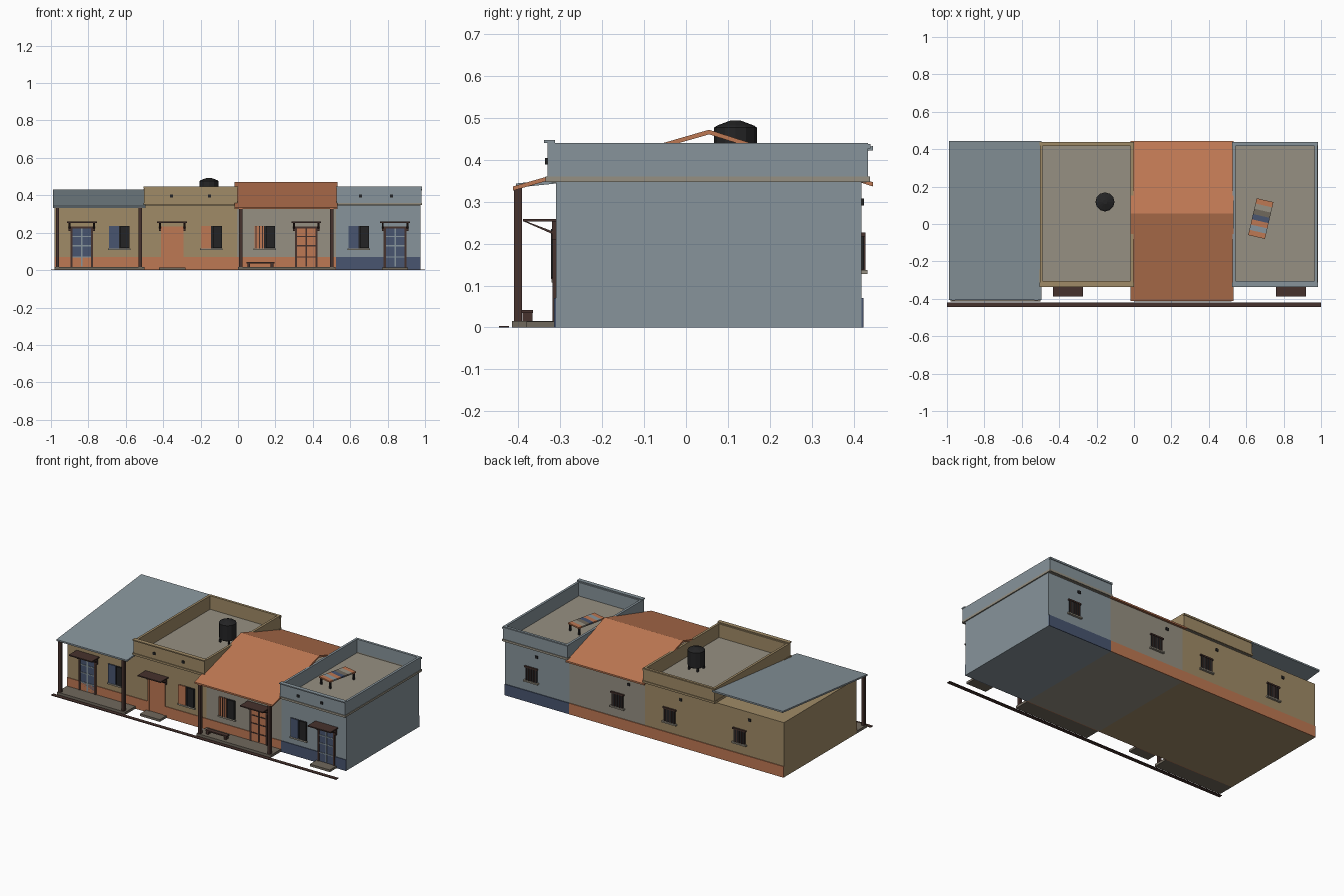
import bpy, math
from mathutils import Matrix, Vector

if "Cube" in bpy.data.objects:
    bpy.data.objects.remove(bpy.data.objects["Cube"])


def srgb(r, g, b):
    f = lambda c: (c / 12.92 if c <= .04045 else ((c + .055) / 1.055) ** 2.4)
    return (f(r / 255), f(g / 255), f(b / 255), 1)


MATS = {}
for n, c in dict(tan=(160, 139, 103), terracotta=(190, 120, 83), stone_grey=(150, 144, 130),
                 blue_grey=(135, 148, 155), navy=(72, 85, 112), dark_brown=(70, 50, 45),
                 black=(36, 36, 37), porch_stone=(112, 104, 92)).items():
    MATS[n] = bpy.data.materials.new(n)
    MATS[n].diffuse_color = srgb(*c)


def mesh(name, verts, faces, mat):
    me = bpy.data.meshes.new(name)
    me.from_pydata(verts, [], faces)
    me.materials.append(MATS[mat])
    ob = bpy.data.objects.new(name, me)
    bpy.context.collection.objects.link(ob)
    return ob


def box(name, x0, x1, y0, y1, z0, z1, mat):
    v = [(x, y, z) for x in (x0, x1) for y in (y0, y1) for z in (z0, z1)]
    f = [(0, 1, 3, 2), (4, 6, 7, 5), (0, 4, 5, 1), (2, 3, 7, 6), (0, 2, 6, 4), (1, 5, 7, 3)]
    return mesh(name, v, f, mat)


def extrude_x(name, prof, x0, x1, mat):
    """Extrude a clockwise (y, z) profile along x."""
    n = len(prof)
    v = [(x, y, z) for x in (x0, x1) for y, z in prof]
    f = [tuple(range(n)), tuple(range(2 * n - 1, n - 1, -1))]
    f += [(i, i + n, (i + 1) % n + n, (i + 1) % n) for i in range(n)]
    return mesh(name, v, f, mat)


def lathe(name, prof, cx, cy, n, mat):
    v = [(cx + r * math.cos(2 * math.pi * i / n), cy + r * math.sin(2 * math.pi * i / n), z)
         for r, z in prof for i in range(n)]
    f = [(k * n + i, k * n + (i + 1) % n, (k + 1) * n + (i + 1) % n, (k + 1) * n + i)
         for k in range(len(prof) - 1) for i in range(n)]
    f += [tuple(range(n - 1, -1, -1)), tuple(range(len(v) - n, len(v)))]
    return mesh(name, v, f, mat)


FRONT, BACK, EAVE = -.31, .418, .347


def door(c, mat, glazed, frame):
    w = .055
    box("door_panel", c - w, c + w, FRONT - .004, FRONT, .01, .225, mat)
    for s in (-1, 1):
        x = c + s * w
        box("door_jamb", x - .006, x + .006, FRONT - .008, FRONT, .01, .23, frame)
    box("door_lintel", c - w - .006, c + w + .006, FRONT - .008, FRONT, .222, .234, frame)
    if glazed:
        box("door_mullion", c - .004, c + .004, FRONT - .007, FRONT, .02, .222, glazed)
        for z in (.07, .13, .18):
            box("door_rail", c - w, c + w, FRONT - .007, FRONT, z - .003, z + .003, glazed)
    # awning with struts
    box("door_awning", c - .08, c + .08, -.388, FRONT, .252, .259, "dark_brown")
    for s in (-1, 1):
        x = c + s * .066
        extrude_x("awning_strut", [(-.385, .252), (-.378, .252), (FRONT, .226), (FRONT, .219)],
                  x - .005, x + .005, "dark_brown")
        box("awning_bracket", x - .005, x + .005, FRONT - .009, FRONT, .21, .252, "dark_brown")


def front_window(c, shutter):
    box("window_opening", c - .055, c + .055, FRONT - .003, FRONT, .115, .235, "black")
    box("window_sill", c - .06, c + .06, FRONT - .01, FRONT, .107, .116, "stone_grey")
    box("window_shutter", c - .055, c - .002, FRONT - .008, FRONT, .116, .235, shutter)
    box("window_leaf", c + .008, c + .056, FRONT - .012, FRONT, .118, .235, "black")
    if c > 0 and shutter == "terracotta":
        for x in (c - .045, c - .028, c - .012):
            box("window_bar", x - .003, x + .003, FRONT - .011, FRONT, .116, .235, "dark_brown")


def back_window(c, vent):
    box("back_window", c - .04, c + .04, BACK, BACK + .006, .138, .225, "black")
    box("back_sill", c - .05, c + .05, BACK, BACK + .014, .128, .137, "stone_grey")
    box("back_lintel", c - .046, c + .046, BACK, BACK + .01, .217, .226, "dark_brown")
    for i in range(-2, 3):
        box("back_bar", c + i * .017 - .002, c + i * .017 + .002, BACK, BACK + .009, .137, .22, "dark_brown")
    box("back_vent", vent - .009, vent + .009, BACK, BACK + .006, .291, .307, "black")


def parapet(x0, x1, mat, cornice, vents):
    t, z0, z1 = .015, .352, .44
    box("flat_roof", x0 + .005, x1 - .005, -.32, .43, EAVE - .002, .354, "stone_grey")
    box("parapet_front", x0, x1, -.33, -.305, z0, z1, mat)
    box("parapet_back", x0, x1, .418, .434, z0, z1, mat)
    for a, b in ((x0, x0 + t), (x1 - t, x1)):
        box("parapet_side", a, b, -.305, .418, z0, z1, mat)
    box("parapet_cap", x0 - .002, x1 + .002, -.338, -.312, .44, .447, mat)
    box("parapet_back_cap", x0 - .002, x1 + .002, .42, .439, .426, .437, mat)
    # cornice band round the eave
    box("cornice_front", x0 - .003, x1 + .003, -.335, FRONT, EAVE, .36, cornice)
    box("cornice_back", x0 - .003, x1 + .003, BACK, .438, EAVE, .36, cornice)
    for a, b in ((x0 - .003, x0 + .005), (x1 - .005, x1 + .003)):
        box("cornice_side", a, b, FRONT, BACK, EAVE, .36, cornice)
    for v in vents:
        box("roof_drain", v - .008, v + .008, -.336, -.33, .388, .404, "black")


def porch(x0, x1, posts):
    box("porch_floor", x0, x1, -.414, FRONT, 0, .016, "porch_stone")
    for p in posts:
        box("porch_post", p - .009, p + .009, -.41, -.391, .016, .335, "dark_brown")


# x range, wall, skirt, door x, door colour, glazing, frame, window x, shutter, back window, vent
HOUSES = [
    (-.98, -.495, "tan", "terracotta", -.835, "navy", "blue_grey", "dark_brown", -.635, "navy", -.67, -.74),
    (-.495, -.005, "tan", "terracotta", -.352, "terracotta", None, "terracotta", -.142, "terracotta", -.18, -.257),
    (-.005, .523, "stone_grey", "terracotta", .365, "terracotta", "dark_brown", "dark_brown", .142, "terracotta", .186, .109),
    (.523, .977, "blue_grey", "navy", .84, "navy", "blue_grey", "dark_brown", .645, "navy", .79, .755)]
for x0, x1, wall, skirt, dx, dm, glaze, frame, wx, sh, bw, bv in HOUSES:
    box("house_walls", x0, x1, FRONT, BACK, 0, EAVE, wall)
    box("skirt_front", x0, x1, FRONT - .004, FRONT, 0, .07, skirt)
    box("skirt_back", x0, x1, BACK, BACK + .005, 0, .07, skirt)
    door(dx, dm, glaze, frame)
    front_window(wx, sh)
    back_window(bw, bv)

# porches and door steps
porch(-.98, -.5, (-.965, -.522))
porch(0, .52, (.015, .502))
for c in (-.352, .84):
    box("door_step", c - .07, c + .07, -.38, FRONT, 0, .014, "porch_stone")

# shed roof, gable roof, flat roofs
extrude_x("shed_roof", [(-.405, .333), (-.405, .343), (.445, .432), (.445, .422)], -.99, -.495, "blue_grey")
extrude_x("gable_roof", [(-.412, .326), (-.412, .336), (.055, .471), (.445, .346), (.445, .336), (.055, .46)],
          -.018, .532, "terracotta")
parapet(-.503, -.003, "tan", "tan", (-.355, -.152))
parapet(.527, .981, "blue_grey", "stone_grey", (.655, .82))

# porch bench
box("bench_seat", .045, .195, -.392, -.364, .034, .042, "dark_brown")
for x in (.05, .175):
    box("bench_leg", x, x + .015, -.39, -.366, .016, .034, "dark_brown")

# water tank
lathe("water_tank", [(.046, .375), (.051, .382), (.051, .476), (.044, .481), (.012, .493)], -.155, .118, 12, "black")
for sx in (-1, 1):
    for sy in (-1, 1):
        x, y = -.155 + sx * .03, .118 + sy * .03
        box("tank_leg", x - .005, x + .005, y - .005, y + .005, .353, .376, "black")

# striped rooftop cot
M = Matrix.Translation((.678, .029, 0)) @ Matrix.Rotation(math.radians(-13), 4, 'Z')
STRIPES = ["terracotta", "blue_grey", "terracotta", "navy", "stone_grey", "terracotta"]
STRIPES.insert(3, "navy")
STRIPES[4] = "porch_stone"
step = .202 / len(STRIPES)
for i, m in enumerate(STRIPES):
    y = -.101 + i * step
    box("cot_stripe", -.046, .046, y, y + step, .396, .405, m).data.transform(M)
for sx in (-1, 1):
    for sy in (-1, 1):
        x, y = sx * .039, sy * .09
        box("cot_leg", x - .005, x + .005, y - .005, y + .005, .353, .397, "black").data.transform(M)

# street kerb
box("street_kerb", -1, 1, -.445, -.421, 0, .004, "dark_brown")

for m in bpy.data.materials:
    if m.users and not m.is_grease_pencil:
        m.use_nodes = True
        m.node_tree.nodes["Principled BSDF"].inputs["Base Color"].default_value = m.diffuse_color
